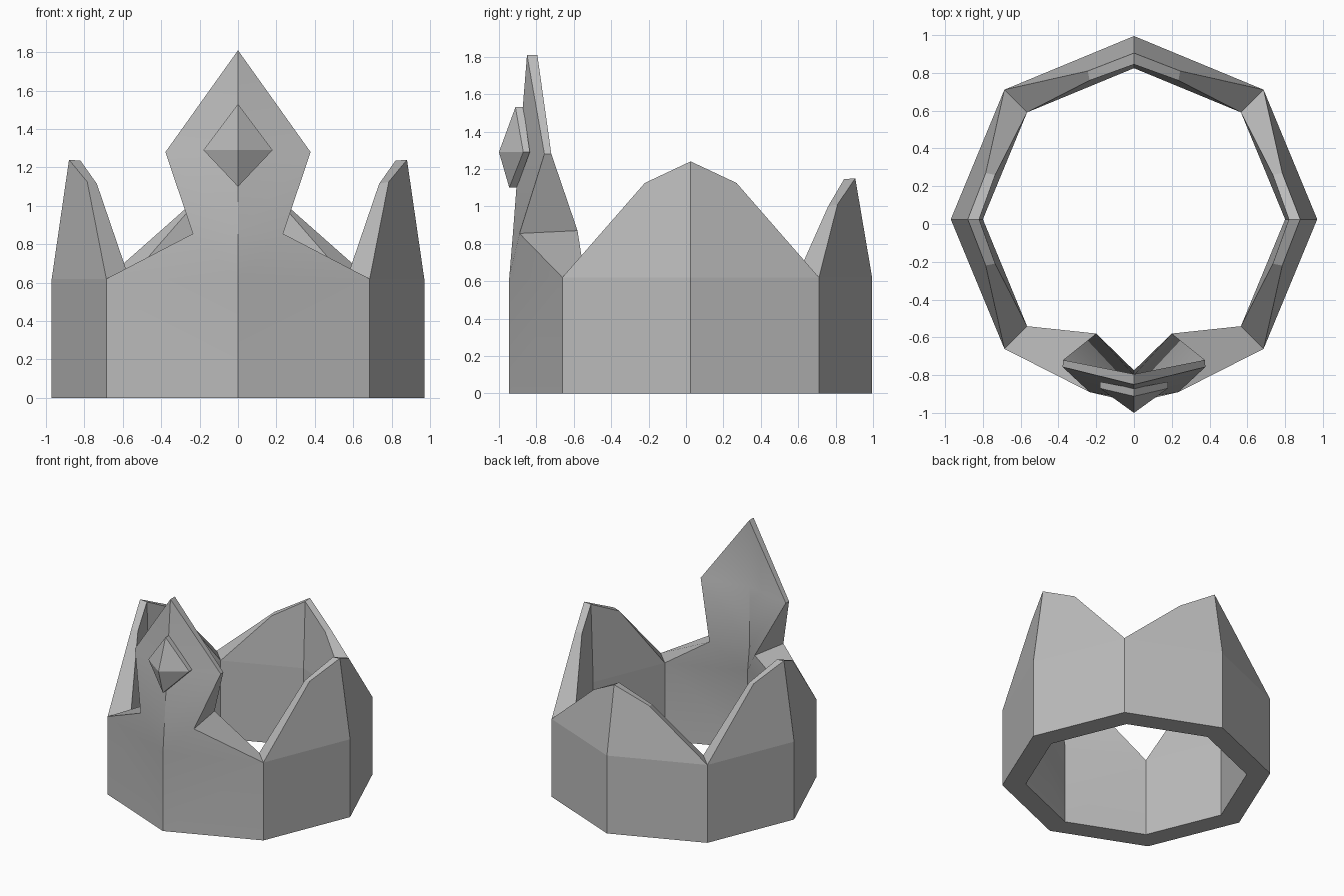
import bpy, bmesh, math
from mathutils import Matrix, Vector

if "Cube" in bpy.data.objects:
    bpy.data.objects.remove(bpy.data.objects["Cube"], do_unlink=True)

# Single metal colour
metal = bpy.data.materials.new("grey_metal")
metal.use_nodes = True
colour = (0.5, 0.5, 0.5, 1)
metal.diffuse_color = colour
metal.node_tree.nodes["Principled BSDF"].inputs["Base Color"].default_value = colour


def finish(bm, name):
    bmesh.ops.remove_doubles(bm, verts=bm.verts, dist=0.002)
    bmesh.ops.recalc_face_normals(bm, faces=bm.faces)
    for e in bm.edges:
        e.smooth = e.calc_face_angle(0) < math.radians(30)
    mesh = bpy.data.meshes.new(name)
    bm.to_mesh(mesh)
    bm.free()
    mesh.materials.append(metal)
    obj = bpy.data.objects.new(name, mesh)
    bpy.context.collection.objects.link(obj)
    return obj


def face(bm, points, matrix, smooth):
    # One face and its mirror image across the middle of the segment
    for side in (1, -1):
        verts = [bm.verts.new(matrix @ Vector((side * x, y, z))) for x, y, z in points]
        bm.faces.new(verts).smooth = smooth


def segment(bm, turn, outer, inner, smooth=False):
    # Rows run upwards as (centre point, edge point); y points outwards
    matrix = Matrix.Translation((0, 0.025, 0)) @ Matrix.Rotation(math.radians(turn), 4, "Z")
    outer = [((0, 0.97, z), (0.686, 0.686, z)) for z in (0, 0.62)] + outer
    inner = [((0, 0.80, z), (0.566, 0.566, z)) for z in (0, 0.62)] + inner
    for rows in (outer, inner):
        for (c0, e0), (c1, e1) in zip(rows, rows[1:]):
            face(bm, [c0, e0, e1, c1] if e1 != c1 else [c0, e0, c1], matrix, smooth)
    # Top rim and underside
    rims = []
    for rows in (outer, inner):
        rim = [row[1] for row in rows[1:]]
        if rows[-1][0] != rim[-1]:
            rim.append(rows[-1][0])
        rims.append(rim)
    a, b = rims
    for i in range(len(a) - 1):
        face(bm, [a[i], a[i + 1], b[i + 1], b[i]], matrix, smooth)
    face(bm, [outer[0][0], outer[0][1], inner[0][1], inner[0][0]], matrix, smooth)


# Eight-sided band with three blunt peaks and a tall front crest
bm = bmesh.new()
for turn, top, shoulder in ((0, 1.15, 1.01), (90, 1.24, 1.125), (-90, 1.24, 1.125)):
    segment(bm, turn,
            [((0, 0.88, top), (0.245, 0.785, shoulder))],
            [((0, 0.82, top - 0.005), (0.235, 0.735, shoulder - 0.01))])
crest_tip, crest_back_tip = (0, 0.875, 1.81), (0, 0.82, 1.81)
segment(bm, 180,
        [((0, 0.95, 0.86), (0.235, 0.915, 0.855)),
         ((0, 0.918, 1.28), (0.378, 0.782, 1.28)),
         (crest_tip, crest_tip)],
        [((0, 0.825, 0.82), (0.20, 0.605, 0.87)),
         ((0, 0.822, 1.28), (0.375, 0.745, 1.28)),
         (crest_back_tip, crest_back_tip)], smooth=True)
finish(bm, "crown_band")

# Pointed gem with a thick diamond-shaped edge
bm = bmesh.new()
still = Matrix.Identity(4)
front = [(0, -0.912, 1.53), (0.18, -0.87, 1.29), (0, -0.945, 1.10)]
back = [(0, -0.87, 1.53), (0.18, -0.835, 1.29), (0, -0.905, 1.10)]
for i in range(2):
    face(bm, [front[i], front[i + 1], (0, -1.0, 1.29)], still, False)
    face(bm, [front[i], front[i + 1], back[i + 1], back[i]], still, False)
face(bm, back, still, False)
finish(bm, "front_gem")
